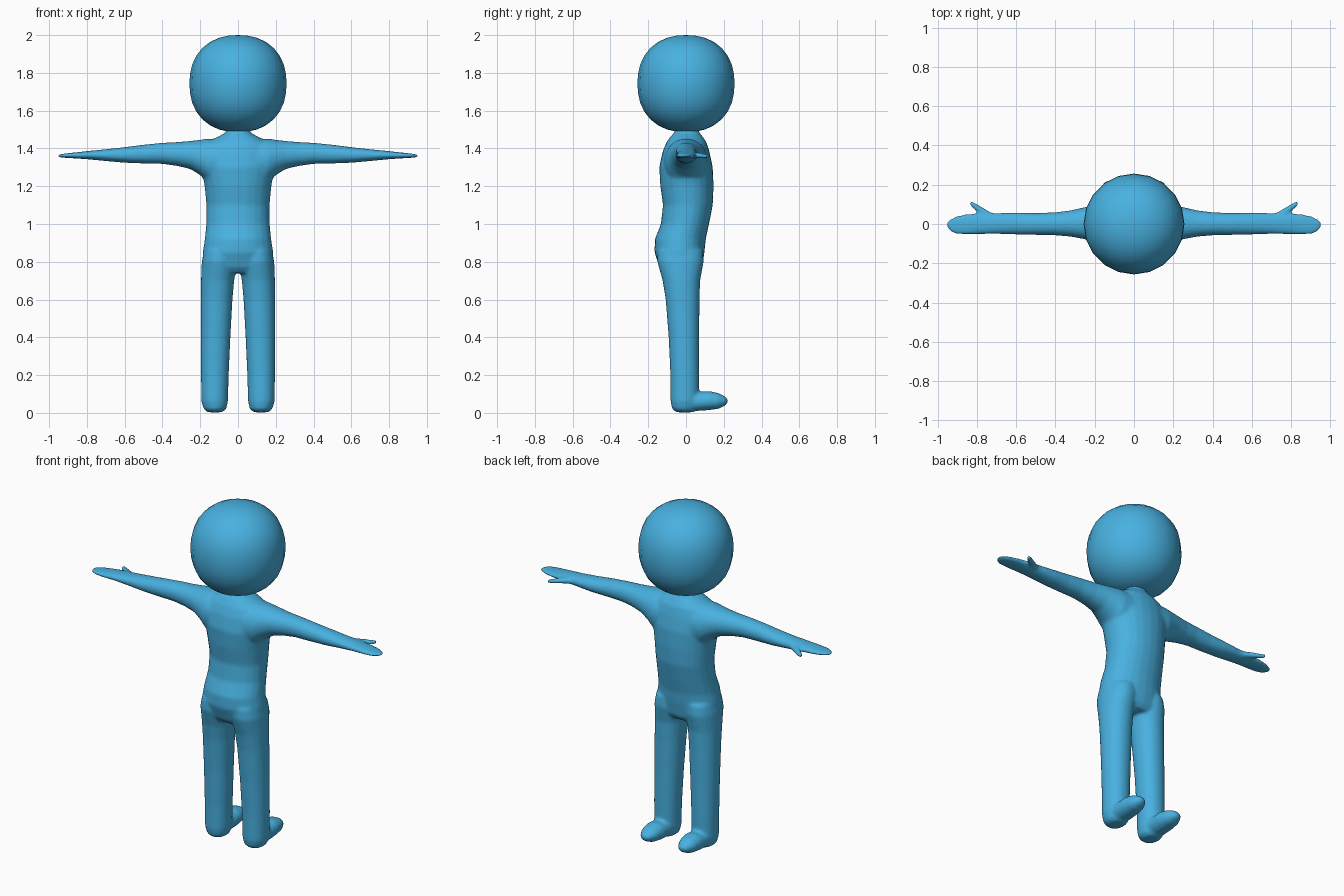
import bpy, bmesh, math
from mathutils import Vector

blue = bpy.data.materials.new("sky blue")
blue.diffuse_color = (0.065, 0.44, 0.75, 1)


def spow(v, p):
    return math.copysign(abs(v) ** p, v)


def loft(bm, axis, rings, side=1, n=24, power=0.95):
    """Closed tube; each ring is (position, a_min, a_max, b_min, b_max)."""
    loops = []
    for p, a0, a1, b0, b1 in rings:
        loop = []
        for i in range(n):
            t = 2 * math.pi * i / n
            a = (a0 + a1) / 2 + (a1 - a0) / 2 * spow(math.cos(t), power)
            b = (b0 + b1) / 2 + (b1 - b0) / 2 * spow(math.sin(t), power)
            x, y, z = {'X': (p, a, b), 'Y': (a, p, b), 'Z': (a, b, p)}[axis]
            loop.append(bm.verts.new((x * side, y, z)))
        loops.append(loop)
    faces = [bm.faces.new(loops[0]), bm.faces.new(loops[-1][::-1])]
    for lo, hi in zip(loops, loops[1:]):
        for i in range(n):
            j = (i + 1) % n
            faces.append(bm.faces.new((lo[i], hi[i], hi[j], lo[j])))
    bmesh.ops.recalc_face_normals(bm, faces=faces)


def finish(name, bm):
    me = bpy.data.meshes.new(name)
    bm.to_mesh(me)
    bm.free()
    me.materials.append(blue)
    ob = bpy.data.objects.new(name, me)
    bpy.context.collection.objects.link(ob)
    return ob


# torso: z, x extents, y extents
torso = [(z, -w, w, y0, y1) for z, w, y0, y1 in [
    (0.74, 0.150, -0.115, 0.065), (0.77, 0.185, -0.140, 0.085),
    (0.85, 0.187, -0.167, 0.098), (0.92, 0.176, -0.165, 0.105),
    (1.00, 0.168, -0.133, 0.122), (1.10, 0.167, -0.122, 0.142),
    (1.20, 0.177, -0.136, 0.146), (1.30, 0.195, -0.142, 0.142),
    (1.38, 0.195, -0.125, 0.125), (1.43, 0.165, -0.105, 0.110),
    (1.46, 0.110, -0.085, 0.090), (1.485, 0.065, -0.062, 0.070),
    (1.53, 0.055, -0.050, 0.060)]]
leg = [
    (0.003, 0.085, 0.160, -0.050, 0.040), (0.02, 0.062, 0.182, -0.074, 0.060),
    (0.06, 0.053, 0.194, -0.082, 0.070), (0.20, 0.049, 0.196, -0.083, 0.070),
    (0.40, 0.040, 0.197, -0.092, 0.070), (0.60, 0.029, 0.197, -0.108, 0.072),
    (0.70, 0.020, 0.196, -0.124, 0.075), (0.80, 0.005, 0.192, -0.152, 0.094),
    (0.86, 0.005, 0.180, -0.150, 0.090)]
foot = [
    (-0.02, 0.070, 0.180, 0.010, 0.100), (0.06, 0.062, 0.184, 0.010, 0.110),
    (0.12, 0.062, 0.184, 0.014, 0.116), (0.17, 0.072, 0.176, 0.021, 0.106),
    (0.205, 0.090, 0.158, 0.036, 0.088), (0.222, 0.110, 0.138, 0.053, 0.072)]
# arm with hand: x, y extents, z extents
arm = [
    (0.08, -0.120, 0.120, 1.200, 1.450), (0.16, -0.110, 0.112, 1.220, 1.452),
    (0.20, -0.095, 0.100, 1.258, 1.446), (0.25, -0.078, 0.086, 1.290, 1.440),
    (0.32, -0.065, 0.070, 1.307, 1.434), (0.40, -0.058, 0.060, 1.318, 1.430),
    (0.50, -0.056, 0.056, 1.320, 1.420), (0.60, -0.054, 0.059, 1.324, 1.407),
    (0.70, -0.051, 0.056, 1.333, 1.396), (0.80, -0.053, 0.055, 1.343, 1.386),
    (0.86, -0.056, 0.051, 1.347, 1.379), (0.91, -0.052, 0.040, 1.350, 1.374),
    (0.94, -0.038, 0.024, 1.352, 1.370), (0.953, -0.018, 0.010, 1.355, 1.367)]
thumb = [
    (0.71, 0.010, 0.052, 1.347, 1.381), (0.75, 0.030, 0.072, 1.346, 1.381),
    (0.785, 0.050, 0.094, 1.346, 1.378), (0.815, 0.075, 0.111, 1.346, 1.374),
    (0.837, 0.096, 0.119, 1.349, 1.370)]

# body: overlapping tubes fused into one smooth skin
bm = bmesh.new()
loft(bm, 'Z', torso)
for s in (1, -1):
    loft(bm, 'Z', leg, s)
    loft(bm, 'Y', foot, s)
    loft(bm, 'X', arm, s)
    loft(bm, 'X', thumb, s, 12)
body = finish("body", bm)
rem = body.modifiers.new("fuse", 'REMESH')
rem.mode = 'VOXEL'
rem.voxel_size = 0.008
rem.use_smooth_shade = True
sm = body.modifiers.new("soften", 'SMOOTH')
sm.factor = 0.5
sm.iterations = 10

# head: slightly squared ball
bm = bmesh.new()
bmesh.ops.create_uvsphere(bm, u_segments=20, v_segments=16, radius=1)
for v in bm.verts:
    r = math.hypot(v.co.x, v.co.y)
    e = 2.25
    k = (r ** e + abs(v.co.z) ** e) ** (-1 / e)
    v.co = Vector((v.co.x * k * 0.257, v.co.y * k * 0.257,
                   1.743 + v.co.z * k * 0.257))
for f in bm.faces:
    f.smooth = True
finish("head", bm)
